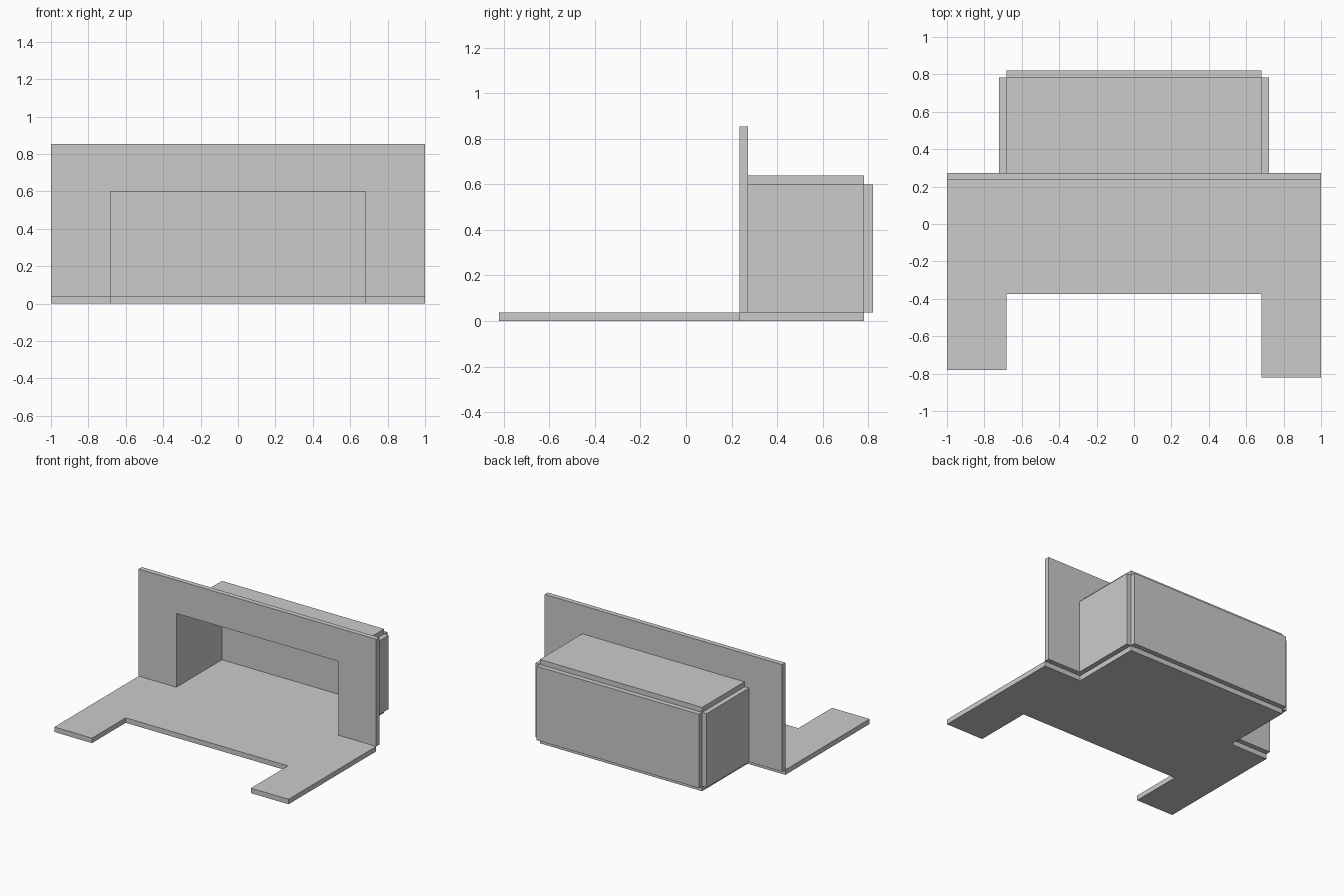
import bpy, bmesh
from mathutils import Vector

if "Cube" in bpy.data.objects:
    bpy.data.objects.remove(bpy.data.objects["Cube"])

T = 0.038            # panel thickness
W = 0.683            # half width of the alcove
WALL_Y = 0.234       # front face of the wall
BACK_Y = 0.782       # inner face of the alcove back
TOP_Z = 0.6          # inner height of the alcove


def slab(name, outline, offset):
    """Extrude a flat 3D outline along offset into a closed panel."""
    bm = bmesh.new()
    face = bm.faces.new([bm.verts.new(p) for p in outline])
    new = bmesh.ops.extrude_face_region(bm, geom=[face], use_keep_orig=True)
    verts = [g for g in new["geom"] if isinstance(g, bmesh.types.BMVert)]
    bmesh.ops.translate(bm, verts=verts, vec=Vector(offset))
    bmesh.ops.recalc_face_normals(bm, faces=bm.faces)
    mesh = bpy.data.meshes.new(name)
    bm.to_mesh(mesh)
    bm.free()
    obj = bpy.data.objects.new(name, mesh)
    bpy.context.collection.objects.link(obj)
    return obj


def box(name, lo, hi):
    """Axis-aligned panel between two corners."""
    (x0, y0, z0), (x1, y1, z1) = lo, hi
    return slab(name, [(x0, y0, z0), (x1, y0, z0), (x1, y1, z0), (x0, y1, z0)],
                (0, 0, z1 - z0))


# Floor: two front arms (the right one slightly longer) and the alcove base
floor = [(-1, -0.78), (-W, -0.78), (-W, -0.375), (W, -0.375), (W, -0.82),
         (1, -0.82), (1, WALL_Y), (W, WALL_Y), (W, BACK_Y), (-W, BACK_Y),
         (-W, WALL_Y), (-1, WALL_Y)]
slab("floor", [(x, y, 0) for x, y in floor], (0, 0, T))

# Wall with the alcove opening
wall = [(-1, T), (-W, T), (-W, TOP_Z), (W, TOP_Z), (W, T), (1, T),
        (1, 0.853), (-1, 0.853)]
slab("wall", [(x, WALL_Y, z) for x, z in wall], (0, T, 0))

# Alcove panels, each standing outside the inner volume with stepped corners
y0 = WALL_Y + T
for side, name in ((-1, "alcove_side_left"), (1, "alcove_side_right")):
    a, b = sorted((side * W, side * (W + T)))
    box(name, (a, y0, T), (b, BACK_Y, TOP_Z))
box("alcove_back", (-W, BACK_Y, T), (W, BACK_Y + T, TOP_Z))
box("alcove_roof", (-W, y0, TOP_Z), (W, BACK_Y, TOP_Z + T))
